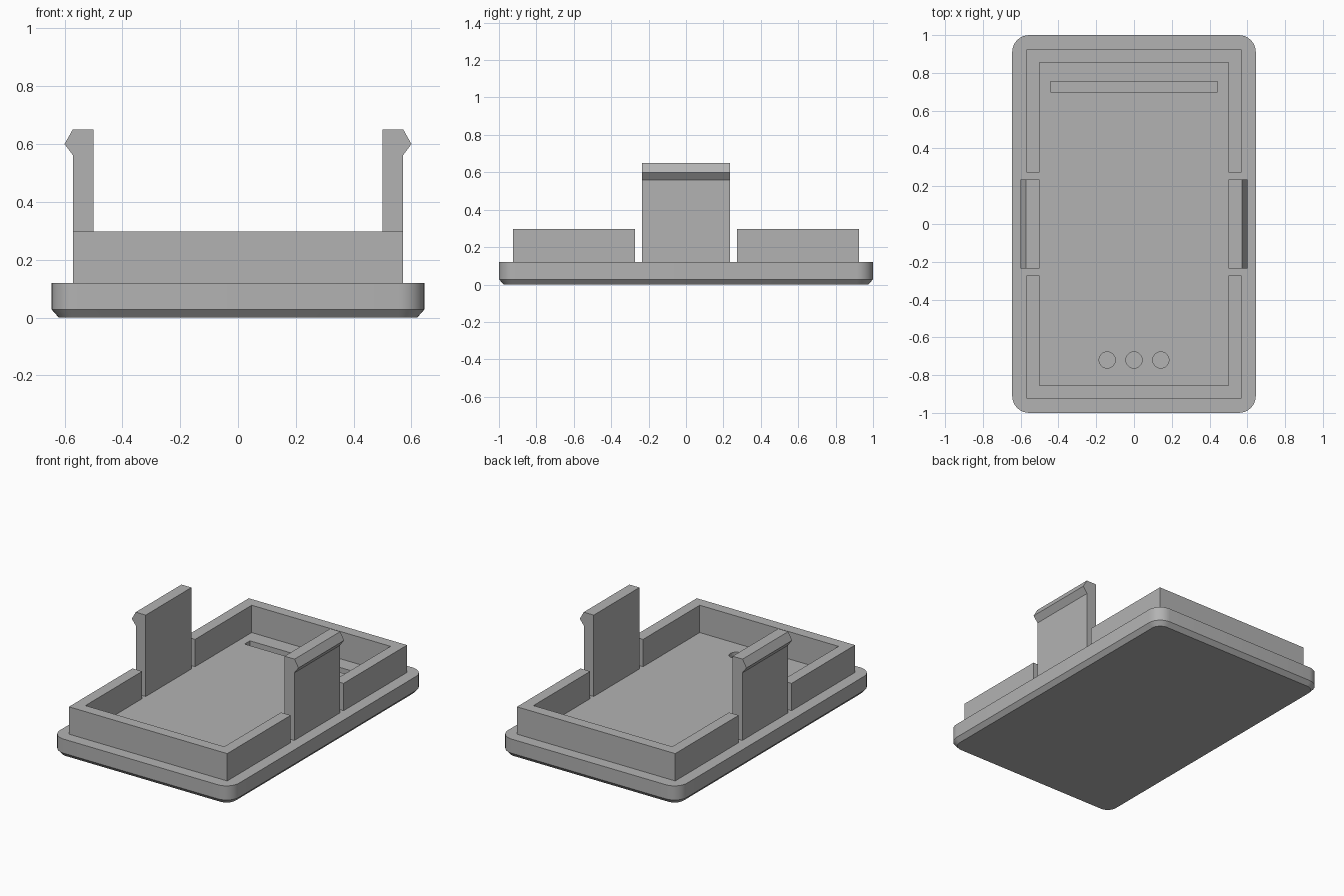
import bpy, bmesh, math

if "Cube" in bpy.data.objects:
    bpy.data.objects.remove(bpy.data.objects["Cube"])

grey = bpy.data.materials.new("plain grey")
grey.diffuse_color = (0.45, 0.45, 0.45, 1)
grey.use_nodes = True
grey.node_tree.nodes["Principled BSDF"].inputs["Base Color"].default_value = grey.diffuse_color


def finish(name, bm):
    """Turn a bmesh into a named object."""
    bmesh.ops.recalc_face_normals(bm, faces=bm.faces)
    mesh = bpy.data.meshes.new(name)
    bm.to_mesh(mesh)
    bm.free()
    mesh.materials.append(grey)
    ob = bpy.data.objects.new(name, mesh)
    bpy.context.collection.objects.link(ob)
    return ob


def loft(name, rings):
    """Skin a stack of matching closed rings and cap both ends."""
    bm = bmesh.new()
    loops = [[bm.verts.new(p) for p in ring] for ring in rings]
    n = len(loops[0])
    for a, b in zip(loops, loops[1:]):
        for i in range(n):
            j = (i + 1) % n
            bm.faces.new((a[i], a[j], b[j], b[i]))
    bm.faces.new(loops[0][::-1])
    bm.faces.new(loops[-1])
    return finish(name, bm)


def rounded_rect(hx, hy, r, z, steps=8):
    pts = []
    for k, (sx, sy) in enumerate(((1, 1), (-1, 1), (-1, -1), (1, -1))):
        for i in range(steps + 1):
            a = math.radians(90 * (k + i / steps))
            pts.append((sx * (hx - r) + r * math.cos(a),
                        sy * (hy - r) + r * math.sin(a), z))
    return pts


def circle(x, y, r, z, n=32):
    return [(x + r * math.cos(2 * math.pi * i / n),
             y + r * math.sin(2 * math.pi * i / n), z) for i in range(n)]


TOP = 0.12

# Base plate with rounded corners and chamfered underside
base = loft("base_plate", [rounded_rect(0.62, 0.975, 0.065, 0),
                           rounded_rect(0.645, 1.0, 0.09, 0.028),
                           rounded_rect(0.645, 1.0, 0.09, TOP)])

# Blind slot and three blind holes sunk into the plate
FLOOR = 0.06
cutters = [loft("slot_cutter", [[(-0.443, 0.70, z), (0.443, 0.70, z),
                                 (0.443, 0.755, z), (-0.443, 0.755, z)]
                                for z in (FLOOR, 0.2)])]
for x in (-0.142, 0, 0.142):
    cutters.append(loft("hole_cutter", [circle(x, -0.72, 0.043, z)
                                        for z in (FLOOR, 0.2)]))
bpy.context.view_layer.objects.active = base
for c in cutters:
    c.hide_render = True
    mod = base.modifiers.new("cut", 'BOOLEAN')
    mod.object, mod.operation, mod.solver = c, 'DIFFERENCE', 'EXACT'
    bpy.ops.object.modifier_apply(modifier=mod.name)
for c in cutters:
    bpy.data.objects.remove(c)
bpy.ops.object.select_all(action='DESELECT')
base.select_set(True)
bpy.ops.object.shade_smooth_by_angle(angle=math.radians(30))

# U-shaped rim walls at the front and back
for name, s in (("front_rim", -1), ("back_rim", 1)):
    outline = [(-0.57, 0.272), (-0.57, 0.925), (0.57, 0.925), (0.57, 0.272),
               (0.5, 0.272), (0.5, 0.855), (-0.5, 0.855), (-0.5, 0.272)]
    loft(name, [[(x, s * y, z) for x, y in outline] for z in (TOP, 0.298)])

# Snap clips with outward hooks
profile = [(0.5, TOP), (0.57, TOP), (0.57, 0.56),
           (0.6, 0.6), (0.572, 0.65), (0.5, 0.65)]
for name, s in (("left_clip", -1), ("right_clip", 1)):
    loft(name, [[(s * x, y, z) for x, z in profile] for y in (-0.235, 0.235)])
